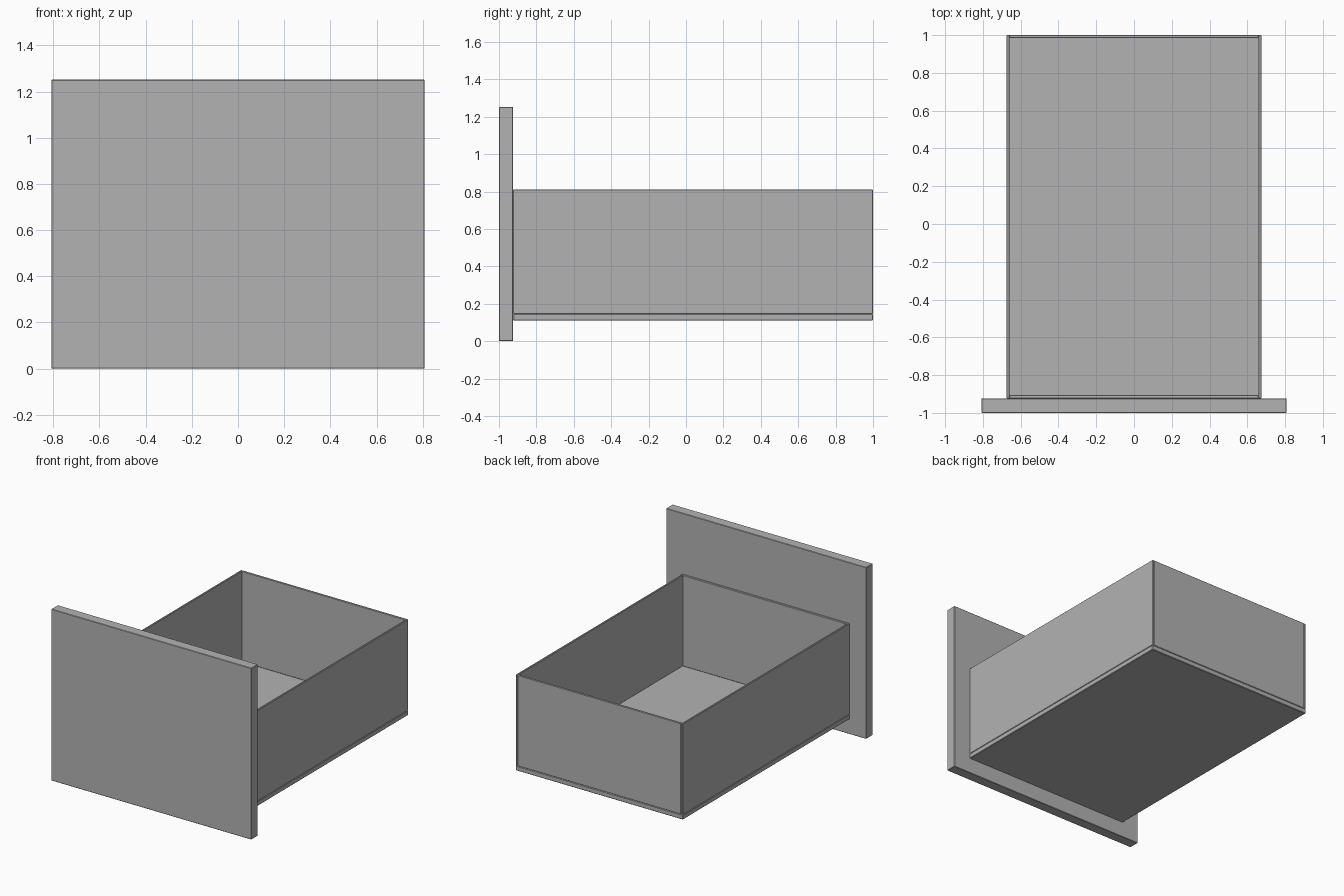
import bpy

cube = bpy.data.objects.get("Cube")
if cube:
    bpy.data.objects.remove(cube, do_unlink=True)

grey = bpy.data.materials.new("plain grey")
grey.use_nodes = True
colour = (0.45, 0.45, 0.45, 1)
grey.diffuse_color = colour
grey.node_tree.nodes["Principled BSDF"].inputs["Base Color"].default_value = colour


def board(name, low, high, edge):
    """Box between two corners with a fine chamfer on its edges."""
    bpy.ops.mesh.primitive_cube_add(
        size=1, location=[(a + b) / 2 for a, b in zip(low, high)])
    obj = bpy.context.object
    obj.name = name
    obj.scale = [b - a for a, b in zip(low, high)]
    bpy.ops.object.transform_apply(location=False, rotation=False, scale=True)
    bevel = obj.modifiers.new("chamfer", 'BEVEL')
    bevel.width = edge
    bevel.segments = 1
    obj.data.materials.append(grey)
    return obj


half_width, wall = 0.675, 0.015
front, back = -0.921, 1.0
base, floor, rim = 0.11, 0.146, 0.81
inner = half_width - wall

# Overhanging drawer face
board("drawer_face", (-0.808, -1, 0), (0.808, -0.924, 1.252), 0.003)

# Floor slab under the walls
board("drawer_floor", (-half_width, front - 0.003, base), (half_width, back, floor), 0.004)

# Side walls run the full depth
for name, side in (("left_wall", 1), ("right_wall", -1)):
    x = sorted((side * inner, side * half_width))
    board(name, (x[0], front - 0.003, floor), (x[1], back, rim), 0.003)

# End walls fit between the sides
board("front_wall", (-inner, front - 0.003, floor), (inner, front + wall, rim), 0.003)
board("back_wall", (-inner, back - wall, floor), (inner, back, rim), 0.003)
